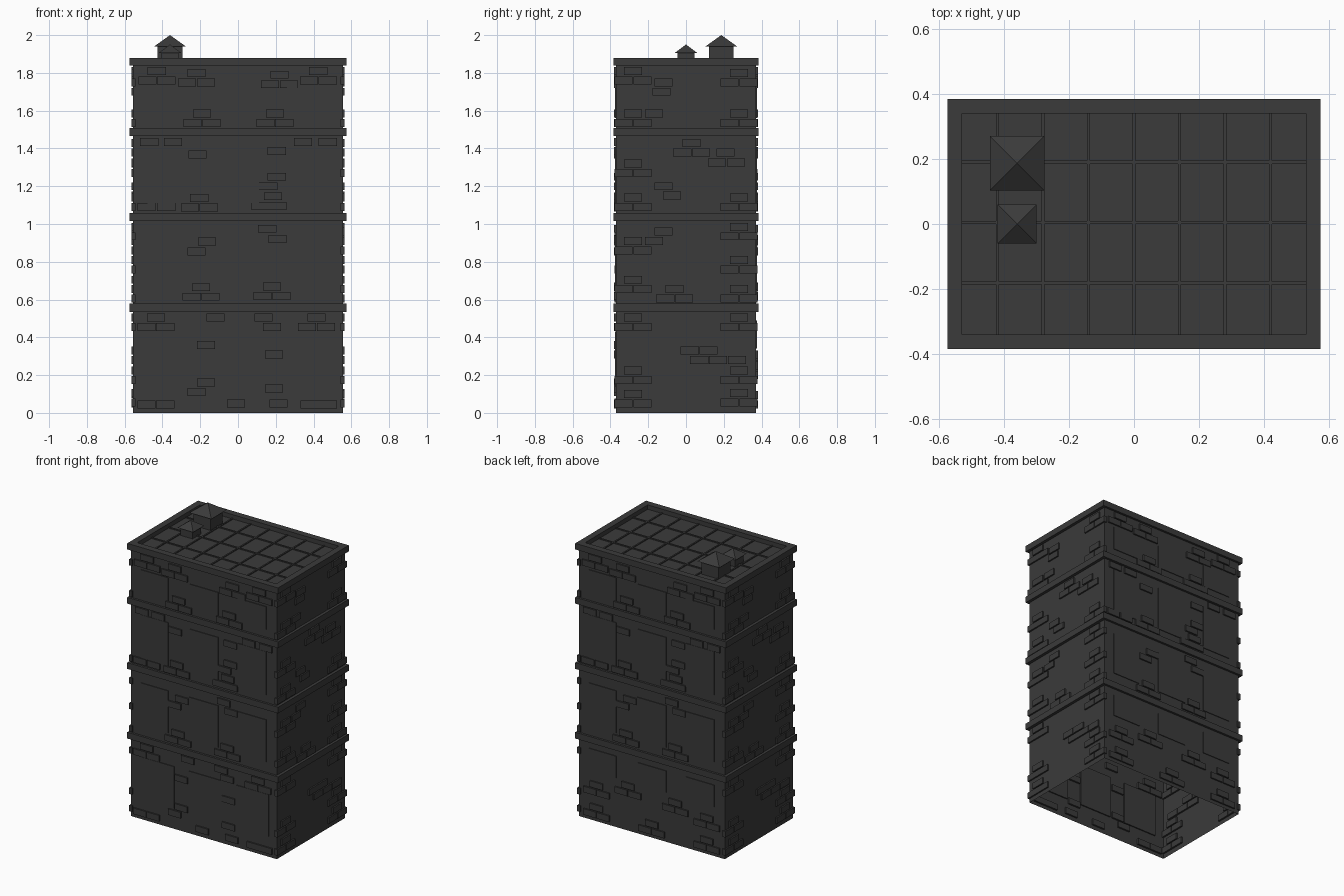
import bpy, bmesh, math
from mathutils import Matrix, Vector

if "Cube" in bpy.data.objects:
    bpy.data.objects.remove(bpy.data.objects["Cube"])

HX, HY = 0.555, 0.37          # wall half sizes
mat = bpy.data.materials.new("dark_grey")
mat.diffuse_color = (0.043, 0.043, 0.043, 1)
mat.use_nodes = True
mat.node_tree.nodes["Principled BSDF"].inputs["Base Color"].default_value = mat.diffuse_color


def finish(bm, name):
    me = bpy.data.meshes.new(name)
    bm.to_mesh(me)
    bm.free()
    me.materials.append(mat)
    ob = bpy.data.objects.new(name, me)
    bpy.context.collection.objects.link(ob)
    return ob


def add_box(bm, lo, hi, rot=Matrix.Identity(4)):
    lo, hi = Vector(lo), Vector(hi)
    m = rot @ Matrix.Translation((lo + hi) / 2) @ Matrix.Diagonal((*(hi - lo), 1))
    return bmesh.ops.create_cube(bm, size=1, matrix=m)["verts"]


def ring(name, ox, oy, ix, iy, z0, z1):
    """Rectangular frame running round the building."""
    bm = bmesh.new()
    corners = [(-1, -1), (1, -1), (1, 1), (-1, 1)]
    loops = [[bm.verts.new((sx * x, sy * y, z)) for sx, sy in corners]
             for x, y, z in ((ox, oy, z0), (ox, oy, z1), (ix, iy, z1), (ix, iy, z0))]
    for k in range(4):
        a, b = loops[k], loops[(k + 1) % 4]
        for i in range(4):
            j = (i + 1) % 4
            bm.faces.new((a[i], a[j], b[j], b[i]))
    bmesh.ops.recalc_face_normals(bm, faces=bm.faces)
    return finish(bm, name)


# Hollow wall shell, open underneath
bm = bmesh.new()
add_box(bm, (-HX, -HY, 0), (HX, HY, 1.85))
bmesh.ops.delete(bm, geom=[f for f in bm.faces if abs(f.normal.z) > 0.5], context='FACES')
finish(bm, "walls")

# Storey bands and roof parapet
for i, z in enumerate((0.535, 1.015, 1.465)):
    ring(f"storey_band_{i + 1}", 0.575, 0.385, HX, HY, z, z + 0.043)
ring("parapet", 0.575, 0.385, 0.53, 0.34, 1.838, 1.88)

# Roof deck with seams
bm = bmesh.new()
bmesh.ops.create_grid(bm, x_segments=1, y_segments=1, size=1,
                      matrix=Matrix.Translation((0, 0, 1.85)) @ Matrix.Diagonal((HX, HY, 1, 1)))
finish(bm, "roof_deck")
bm = bmesh.new()
for i in range(-3, 4):
    x = i * 0.14
    add_box(bm, (x - 0.005, -0.34, 1.848), (x + 0.005, 0.34, 1.856))
for y in (-0.182, 0.005, 0.19):
    add_box(bm, (-0.53, y - 0.005, 1.848), (0.53, y + 0.005, 1.856))
finish(bm, "roof_seams")


# Roof vents with pyramid caps
def vent(name, x, y, half, cap, z_cap, z_top):
    bm = bmesh.new()
    add_box(bm, (x - half, y - half, 1.85), (x + half, y + half, z_cap))
    m = Matrix.Translation((x, y, (z_cap + z_top) / 2)) @ Matrix.Rotation(math.pi / 4, 4, 'Z')
    bmesh.ops.create_cone(bm, cap_ends=True, segments=4, radius1=cap * math.sqrt(2),
                          radius2=0, depth=z_top - z_cap, matrix=m)
    finish(bm, name)


vent("large_vent", -0.36, 0.187, 0.065, 0.084, 1.94, 2.0)
vent("small_vent", -0.36, 0.0, 0.045, 0.06, 1.905, 1.95)


# Windows: shallow panels on the front and back
def windows(name, angle, rows):
    bm = bmesh.new()
    for spans, z0, z1 in rows:
        for x0, x1 in spans:
            vs = add_box(bm, (x0, -HY - 0.005, z0), (x1, -HY + 0.008, z1),
                         Matrix.Rotation(angle, 4, 'Z'))
    finish(bm, name)


even = [(-0.48, -0.27), (-0.11, 0.11), (0.26, 0.475)]
wide = [(-0.48, -0.225), (-0.11, 0.135), (0.245, 0.495)]
upper = [(even, 0.65, 0.94), (even, 1.11, 1.41), (even, 1.56, 1.72)]
windows("front_windows", 0, [(wide, 0.14, 0.43)] + upper)
windows("back_windows", math.pi, [(even, 0.34, 0.49)] + upper)


# Raised bricks
def trio(u, z):
    return [(u, z + 0.05), (u - 0.05, z), (u + 0.05, z)]


def bricks(name, angle, dist, places):
    bm = bmesh.new()
    for u, z in places:
        add_box(bm, (u - 0.048, -dist - 0.01, z - 0.021), (u + 0.048, -dist + 0.012, z + 0.021),
                Matrix.Rotation(angle, 4, 'Z'))
    finish(bm, name)


front_upper = [p for c in ((-0.43, 1.76), (-0.22, 1.75), (0.22, 1.74), (0.425, 1.76),
                           (-0.19, 1.535), (0.195, 1.535), (-0.205, 1.087),
                           (-0.195, 0.615), (0.18, 0.618)) for p in trio(*c)]
front_upper += [(-0.47, 1.435), (-0.345, 1.435), (0.345, 1.435), (0.475, 1.435),
                (-0.215, 1.367), (0.205, 1.387), (0.205, 1.25), (0.16, 1.2), (0.185, 1.147),
                (0.12, 1.095), (0.21, 1.095), (-0.485, 1.09), (-0.38, 1.09),
                (0.155, 0.975), (0.21, 0.92), (-0.165, 0.907), (-0.22, 0.855)]
front_ground = trio(-0.435, 0.455) + trio(0.415, 0.455) + [
    (-0.12, 0.505), (0.135, 0.505), (0.18, 0.455), (-0.17, 0.36), (-0.17, 0.16),
    (-0.22, 0.11), (0.19, 0.31), (0.19, 0.13), (-0.485, 0.045), (-0.385, 0.045),
    (-0.01, 0.05), (0.215, 0.05), (0.38, 0.045), (0.475, 0.045)]
back_ground = [p for c in ((-0.42, 0.2), (-0.18, 0.26), (0.18, 0.24), (0.42, 0.2),
                           (-0.42, 0.045), (0.0, 0.045), (0.42, 0.045)) for p in trio(*c)]
side = [p for u, zs in ((-0.28, (0.05, 0.175, 0.455, 0.655, 1.09, 1.27, 1.535, 1.76)),
                        (0.28, (0.055, 0.175, 0.455, 0.605, 0.76, 0.935, 1.09, 1.535, 1.75)),
                        (-0.06, (0.605,)), (0.03, (1.378,)), (-0.28, (0.86,)))
        for z in zs for p in trio(u, z)]
side += [(-0.12, 1.75), (-0.13, 1.7), (-0.17, 1.585), (0.21, 1.378), (0.165, 1.325),
         (0.265, 1.325), (-0.12, 1.2), (-0.075, 1.15), (-0.12, 0.96), (-0.17, 0.91),
         (0.02, 0.33), (0.12, 0.33), (0.07, 0.28), (0.17, 0.28), (0.27, 0.28)]

bricks("front_bricks", 0, HY, front_upper + front_ground)
bricks("right_bricks", math.pi / 2, HX, side)
bricks("back_bricks", math.pi, HY, front_upper + back_ground)
bricks("left_bricks", -math.pi / 2, HX, side)
